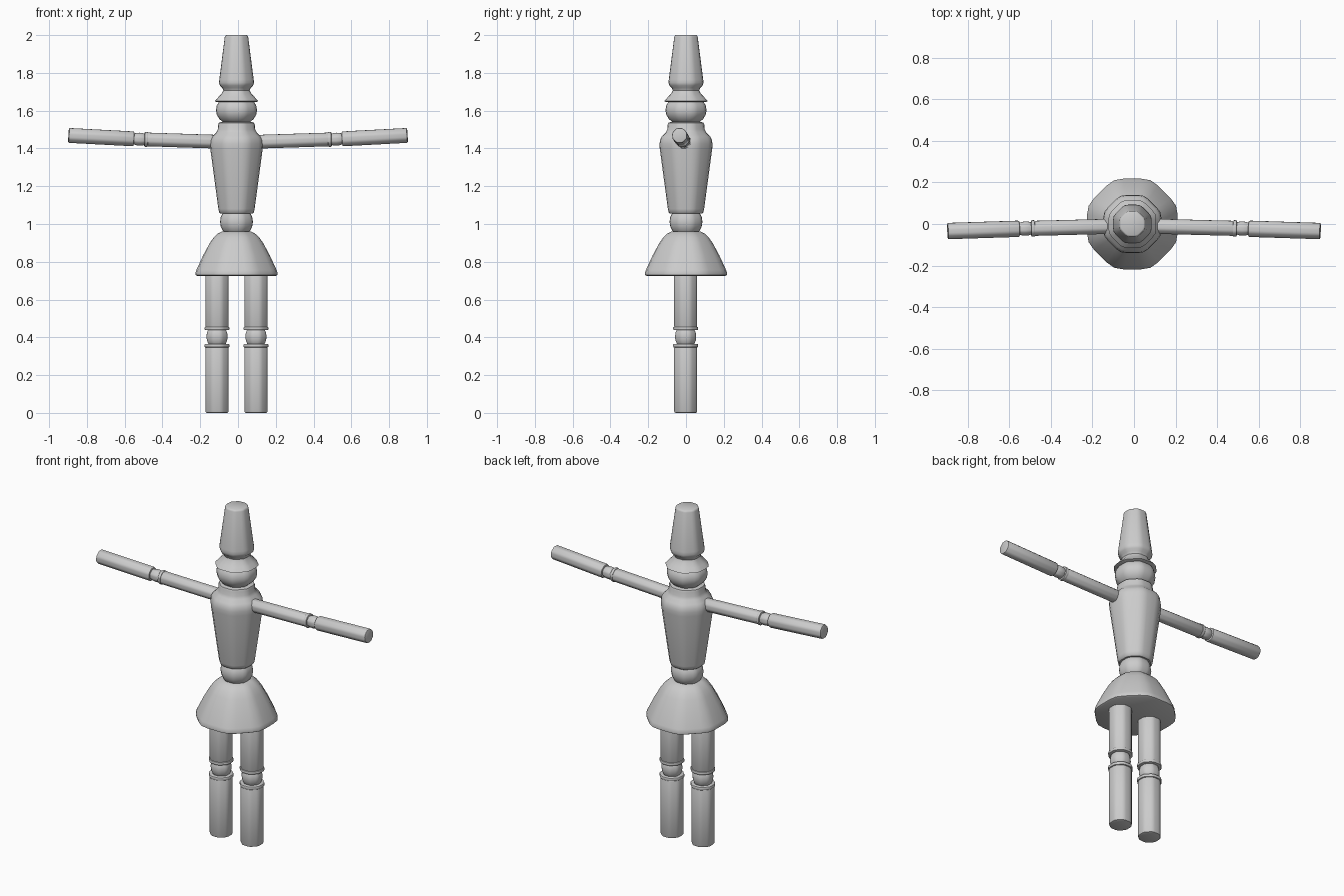
import bpy, bmesh, math
from mathutils import Vector

if "Cube" in bpy.data.objects:
    bpy.data.objects.remove(bpy.data.objects["Cube"])

# One plain material for the whole figure
grey = bpy.data.materials.new("plain grey")
grey.use_nodes = True
COLOUR = (0.6, 0.6, 0.6, 1)
grey.diffuse_color = COLOUR
grey.node_tree.nodes["Principled BSDF"].inputs["Base Color"].default_value = COLOUR

SEGMENTS = 32
AXIS_X = -0.008


def rounded_octagon(angle):
    """Radius factor of an octagon with softened corners."""
    d = (angle + math.pi / 8) % (math.pi / 4) - math.pi / 8
    return min(1 / math.cos(d), 1.045)


def turned(name, profile, origin=(AXIS_X, 0, 0), direction=(0, 0, 1)):
    """Turn (radius, distance) points round an axis and cap both ends."""
    spin = Vector((0, 0, 1)).rotation_difference(Vector(direction))
    bm = bmesh.new()
    rings = []
    for radius, dist in profile:
        ring = []
        for i in range(SEGMENTS):
            a = math.tau * i / SEGMENTS
            r = radius * rounded_octagon(a)
            point = Vector((r * math.cos(a), r * math.sin(a), dist))
            ring.append(bm.verts.new(spin @ point + Vector(origin)))
        rings.append(ring)
    for low, high in zip(rings, rings[1:]):
        for i in range(SEGMENTS):
            j = (i + 1) % SEGMENTS
            bm.faces.new((low[i], low[j], high[j], high[i]))
    bm.faces.new(rings[0])
    bm.faces.new(rings[-1])
    bmesh.ops.recalc_face_normals(bm, faces=bm.faces)
    mesh = bpy.data.meshes.new(name)
    bm.to_mesh(mesh)
    bm.free()
    mesh.materials.append(grey)
    obj = bpy.data.objects.new(name, mesh)
    bpy.context.collection.objects.link(obj)
    bpy.ops.object.select_all(action='DESELECT')
    obj.select_set(True)
    bpy.context.view_layer.objects.active = obj
    bpy.ops.object.shade_smooth_by_angle(angle=math.radians(40))
    return obj


def ball(radius, half, centre, steps=10):
    """Profile of a squashed ball."""
    angles = [math.pi * (0.03 + 0.94 * i / steps) for i in range(steps + 1)]
    return [(radius * math.sin(a), centre - half * math.cos(a)) for a in angles]


def tube(radius, start, end, soft=0.008):
    """Profile of a rod with softened ends."""
    return [(radius - soft, start), (radius - soft * 0.3, start + soft * 0.3),
            (radius, start + soft), (radius, end - soft),
            (radius - soft * 0.3, end - soft * 0.3), (radius - soft, end)]


# Head and hat
turned("hat", [(0.108, 1.647), (0.115, 1.65), (0.096, 1.672), (0.077, 1.692),
               (0.07, 1.708), (0.076, 1.722), (0.088, 1.733), (0.093, 1.748),
               (0.091, 1.765), (0.062, 1.99), (0.059, 1.997), (0.054, 2.0)])
turned("head", ball(0.109, 0.085, 1.603))

# Torso, waist and skirt
turned("torso", [(0.084, 1.055), (0.092, 1.062), (0.096, 1.08), (0.139, 1.4),
                 (0.14, 1.425), (0.137, 1.447), (0.127, 1.465), (0.108, 1.484),
                 (0.099, 1.5), (0.097, 1.525), (0.093, 1.536), (0.08, 1.54)])
turned("waist", ball(0.087, 0.085, 1.012))
turned("skirt", [(0.21, 0.726), (0.217, 0.73), (0.218, 0.74), (0.212, 0.757),
                 (0.176, 0.835), (0.142, 0.898), (0.122, 0.927), (0.1, 0.948),
                 (0.08, 0.959), (0.06, 0.963)])

# Legs and arms, one of each per side
for side, label in ((1, "left"), (-1, "right")):
    hip = (AXIS_X + side * 0.103, -0.002, 0)
    turned(label + "_lower_leg", tube(0.061, 0.0, 0.35), hip)
    turned(label + "_shin_cuff", tube(0.066, 0.346, 0.366, 0.006), hip)
    turned(label + "_knee", ball(0.056, 0.068, 0.404), hip)
    turned(label + "_thigh_cuff", tube(0.066, 0.438, 0.456, 0.006), hip)
    turned(label + "_upper_leg", tube(0.061, 0.45, 0.76), hip)

    shoulder = Vector((side * 0.06, -0.01, 1.434))
    elbow = Vector((side * 0.522, -0.022, 1.449))
    hand = Vector((side * 0.897, -0.034, 1.469))
    upper, lower = elbow - shoulder, hand - elbow
    reach, rest = upper.length, lower.length
    turned(label + "_upper_arm", tube(0.036, 0, reach - 0.03), shoulder, upper)
    turned(label + "_arm_cuff", tube(0.039, reach - 0.045, reach - 0.027, 0.004), shoulder, upper)
    turned(label + "_elbow", ball(0.034, 0.055, 0), elbow, lower)
    turned(label + "_forearm", tube(0.039, 0.029, rest, 0.006), elbow, lower)
